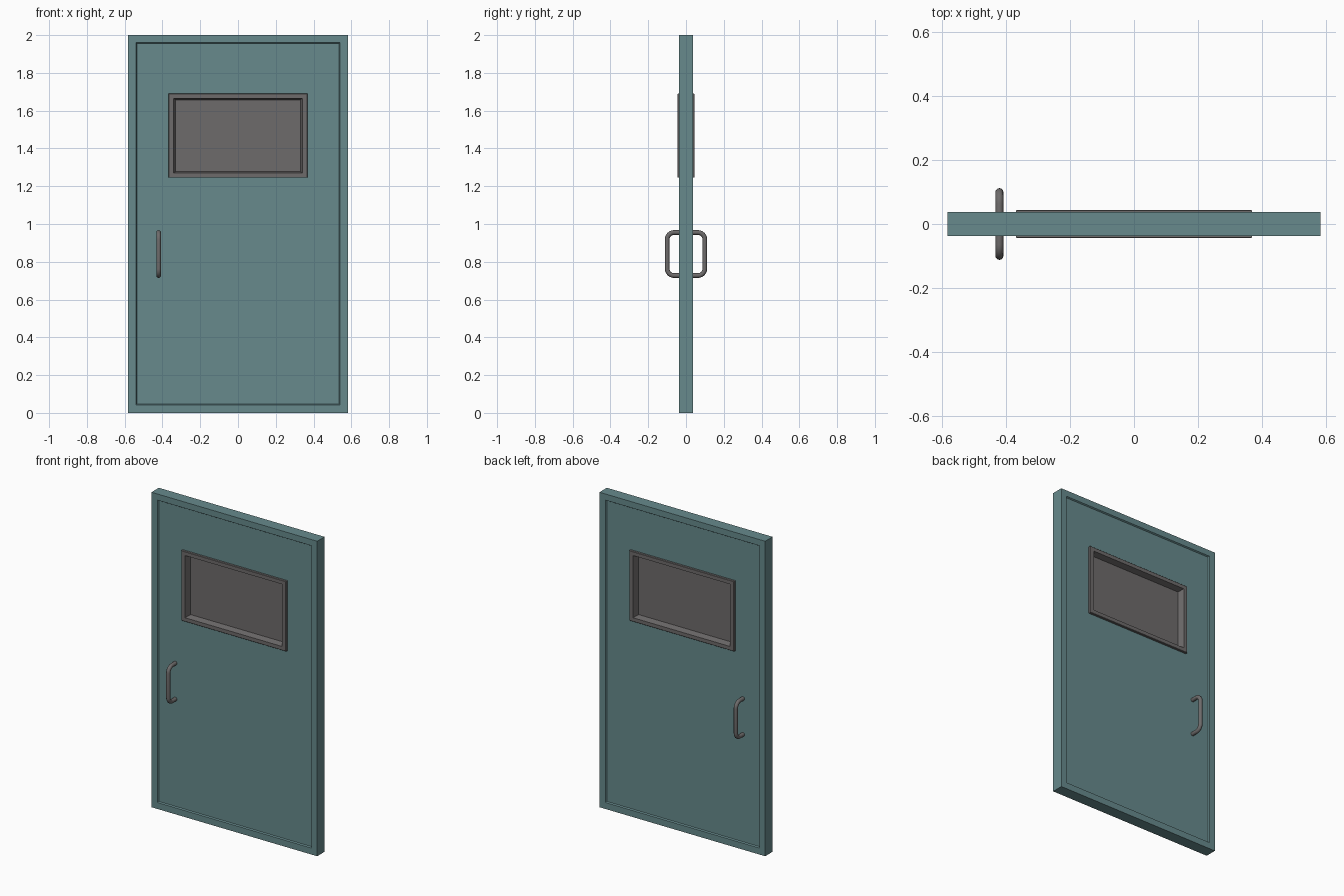
import bpy, bmesh, math

if "Cube" in bpy.data.objects:
    bpy.data.objects.remove(bpy.data.objects["Cube"])


def material(name, rgb):
    m = bpy.data.materials.new(name)
    m.diffuse_color = (*rgb, 1)
    m.use_nodes = True
    m.node_tree.nodes["Principled BSDF"].inputs["Base Color"].default_value = m.diffuse_color
    return m


teal = material("teal paint", (0.135, 0.255, 0.265))
grey = material("dark grey metal", (0.155, 0.147, 0.147))


def loft_rects(name, rects, mat, cap=False):
    """Skin consecutive rectangles (half width, z low, z high, y).
    Closes the loop, or caps the two ends."""
    bm = bmesh.new()
    rings = []
    for hx, z0, z1, y in rects:
        rings.append([bm.verts.new(p) for p in
                      ((-hx, y, z0), (hx, y, z0), (hx, y, z1), (-hx, y, z1))])
    pairs = list(zip(rings, rings[1:]))
    if cap:
        bm.faces.new(rings[0])
        bm.faces.new(rings[-1])
    else:
        pairs.append((rings[-1], rings[0]))
    for a, b in pairs:
        for i in range(4):
            j = (i + 1) % 4
            bm.faces.new((a[i], a[j], b[j], b[i]))
    bmesh.ops.recalc_face_normals(bm, faces=bm.faces)
    me = bpy.data.meshes.new(name)
    bm.to_mesh(me)
    bm.free()
    me.materials.append(mat)
    ob = bpy.data.objects.new(name, me)
    bpy.context.collection.objects.link(ob)
    return ob


def both_sides(front):
    """Mirror a front profile to the back."""
    return front + [(hx, a, b, -y) for hx, a, b, y in reversed(front)]


# Door slab: raised rim, recessed panel, window opening
loft_rects("door_slab", both_sides([
    (0.355, 1.26, 1.675, -0.029),
    (0.536, 0.046, 1.956, -0.029),
    (0.541, 0.041, 1.961, -0.037),
    (0.582, 0.0, 2.0, -0.037),
]), teal)

# Window surround with sloped inner walls, and the pane in the middle
loft_rects("window_frame", both_sides([
    (0.330, 1.278, 1.657, -0.004),
    (0.341, 1.270, 1.665, -0.044),
    (0.366, 1.247, 1.688, -0.044),
    (0.368, 1.245, 1.690, -0.042),
    (0.368, 1.245, 1.690, -0.028),
    (0.350, 1.262, 1.673, -0.028),
]), grey)
loft_rects("window_pane", [
    (0.333, 1.275, 1.660, -0.004),
    (0.333, 1.275, 1.660, 0.004),
], grey, cap=True)


# Pull handles: round bar with bent corners
def handle(name, side):
    reach, r, z0, z1 = 0.0995, 0.036, 0.727, 0.955
    pts = [(0.022, z0)]
    for zc, start in ((z0 + r, -90), (z1 - r, 0)):
        for k in range(7):
            a = math.radians(start + 15 * k)
            pts.append((reach - r + r * math.cos(a), zc + r * math.sin(a)))
    pts.append((0.022, z1))
    cu = bpy.data.curves.new(name + "_path", 'CURVE')
    cu.dimensions = '3D'
    cu.bevel_depth = 0.0125
    cu.bevel_resolution = 4
    cu.use_fill_caps = True
    sp = cu.splines.new('POLY')
    sp.points.add(len(pts) - 1)
    for p, (y, z) in zip(sp.points, pts):
        p.co = (-0.42, side * y, z, 1)
    tmp = bpy.data.objects.new(name + "_path", cu)
    bpy.context.collection.objects.link(tmp)
    dg = bpy.context.evaluated_depsgraph_get()
    me = bpy.data.meshes.new_from_object(tmp.evaluated_get(dg))
    bpy.data.objects.remove(tmp)
    bm = bmesh.new()
    bm.from_mesh(me)
    bmesh.ops.recalc_face_normals(bm, faces=bm.faces)
    for f in bm.faces:
        f.smooth = len(f.verts) == 4
        f.material_index = 0
    bm.to_mesh(me)
    bm.free()
    me.materials.clear()
    me.materials.append(grey)
    bpy.context.collection.objects.link(bpy.data.objects.new(name, me))


handle("front_handle", -1)
handle("back_handle", 1)
